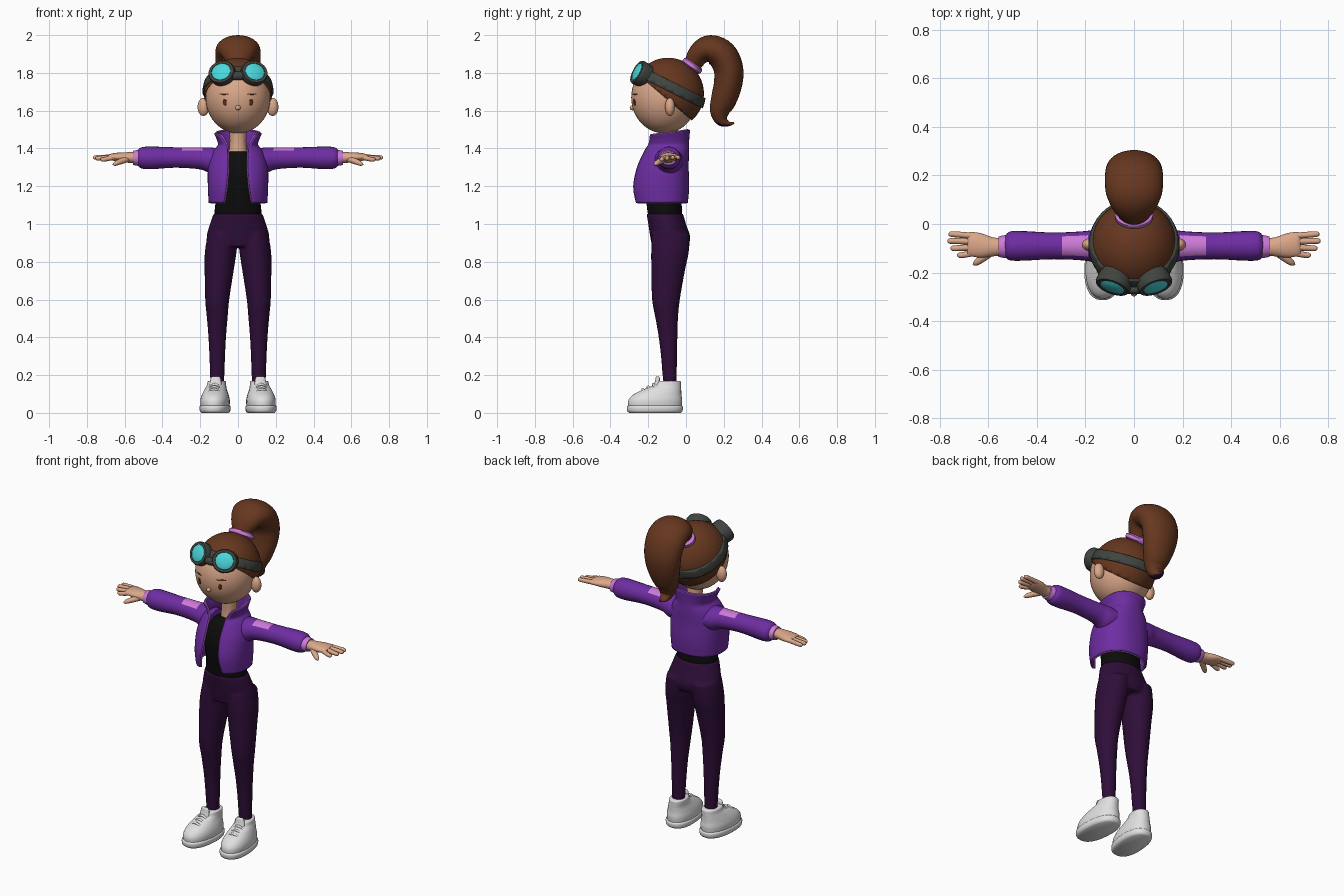
import bpy, bmesh, math
from mathutils import Vector, Matrix

if bpy.data.objects.get("Cube"):
    bpy.data.objects.remove(bpy.data.objects["Cube"])

X, Y, Z = Vector((1, 0, 0)), Vector((0, 1, 0)), Vector((0, 0, 1))


def material(name, hexcode):
    srgb = [int(hexcode[i:i + 2], 16) / 255 for i in (0, 2, 4)]
    colour = [c / 12.92 if c < .04 else ((c + .055) / 1.055) ** 2.4 for c in srgb] + [1]
    mat = bpy.data.materials.new(name)
    mat.use_nodes = True
    mat.diffuse_color = colour
    mat.node_tree.nodes["Principled BSDF"].inputs["Base Color"].default_value = colour
    return mat


purple = material("jacket purple", "6E2DA2")
pink = material("trim pink", "CD7AD8")
plum = material("trousers plum", "2F0E39")
black = material("top black", "0C0C0D")
skin = material("skin", "DCA88A")
brown = material("hair brown", "66371F")
grey = material("goggle grey", "40443F")
teal = material("lens teal", "4BD7DC")
white = material("shoe white", "E0E0E0")
dark = material("eye brown", "5F2D19")


def finish(name, bm, mats, rule=None, mirror=False, thickness=0):
    """Turn a bmesh into a smooth object with its materials and modifiers."""
    bmesh.ops.recalc_face_normals(bm, faces=bm.faces)
    bm.normal_update()
    if rule:
        for f in bm.faces:
            f.material_index = int(rule(f.calc_center_median(), f.normal))
    me = bpy.data.meshes.new(name)
    bm.to_mesh(me)
    bm.free()
    for m in mats:
        me.materials.append(m)
    me.shade_smooth()
    me.set_sharp_from_angle(angle=math.radians(45))
    ob = bpy.data.objects.new(name, me)
    bpy.context.scene.collection.objects.link(ob)
    if thickness:
        mod = ob.modifiers.new("thickness", "SOLIDIFY")
        mod.thickness, mod.offset = thickness, -1
    if mirror:
        ob.modifiers.new("mirror", "MIRROR").use_mirror_merge = False
    return ob


def smooth_rows(rows, steps):
    """Catmull-Rom interpolation of key rows."""
    out, last = [], len(rows) - 1
    for i in range(last):
        a, b, c, d = (rows[min(max(j, 0), last)] for j in (i - 1, i, i + 1, i + 2))
        for k in range(steps):
            t = k / steps
            out.append([q + t / 2 * (r - p + t * (2 * p - 5 * q + 4 * r - s + t * (3 * (q - r) + s - p)))
                        for p, q, r, s in zip(a, b, c, d)])
    return out + [list(rows[-1])]


def signed_power(value, p):
    return math.copysign(abs(value) ** p, value)


def add_loft(bm, rows, u=X, v=None, steps=5, sides=24, power=1):
    """Skin elliptical rings (x, y, z, radius u, radius v); v follows the path if not given."""
    rows = smooth_rows(rows, steps)
    centres = [Vector(r[:3]) for r in rows]
    rings = []
    for i, (c, r) in enumerate(zip(centres, rows)):
        w = v or (centres[min(i + 1, len(rows) - 1)] - centres[max(i - 1, 0)]).cross(u).normalized()
        ring = []
        for k in range(sides):
            a = math.tau * k / sides
            ring.append(bm.verts.new(c + u * max(r[3], .001) * signed_power(math.cos(a), power)
                                     + w * max(r[4], .001) * signed_power(math.sin(a), power)))
        rings.append(ring)
    for lo, hi in zip(rings, rings[1:]):
        for k in range(sides):
            j = (k + 1) % sides
            bm.faces.new((lo[k], lo[j], hi[j], hi[k]))
    bm.faces.new(rings[0])
    bm.faces.new(rings[-1])


def loft(name, rows, mats, rule=None, mirror=False, turn=None, **options):
    bm = bmesh.new()
    add_loft(bm, rows, **options)
    if turn:
        bmesh.ops.transform(bm, matrix=turn, verts=bm.verts)
    return finish(name, bm, mats, rule, mirror)


def ellipsoid(name, centre, radii, mats, cuts=(), mirror=False, thickness=0):
    """Scaled sphere, keeping only the positive side of each cutting plane."""
    bm = bmesh.new()
    bmesh.ops.create_uvsphere(bm, u_segments=40, v_segments=24, radius=1)
    bmesh.ops.transform(bm, verts=bm.verts, matrix=Matrix.Translation(centre) @ Matrix.Diagonal((*radii, 1)))
    for co, no in cuts:
        bmesh.ops.bisect_plane(bm, geom=bm.verts[:] + bm.edges[:] + bm.faces[:],
                               plane_co=co, plane_no=no, clear_inner=True)
    return finish(name, bm, mats, None, mirror, thickness)


def button(name, centre, normal, profile, mat, mirror=True):
    """Round or oval part stacked along a normal: (height, half width, half height)."""
    n = Vector(normal).normalized()
    u = Z.cross(n).normalized()
    rows = [(*(Vector(centre) + n * h), a, b) for h, a, b in profile]
    return loft(name, rows, [mat], mirror=mirror, u=u, v=n.cross(u), steps=1, sides=32)


# Head, ears and nose
head_centre, head_radii = Vector((0, -.115, 1.67)), Vector((.172, .175, .19))
ellipsoid("head", head_centre, head_radii, [skin])
ellipsoid("ears", (.183, -.085, 1.62), (.031, .026, .048), [skin], mirror=True)
ellipsoid("nose", (0, -.284, 1.615), (.014, .014, .013), [skin])
loft("neck", [(0, -.09, 1.34, .055, .045), (0, -.085, 1.42, .044, .044), (0, -.09, 1.52, .046, .046)], [skin])


# Painted face details follow the head surface
def face_mark(name, x, z, half_w, half_h, mat):
    px, pz = x / head_radii.x, (z - head_centre.z) / head_radii.z
    p = Vector((px, -math.sqrt(1 - px * px - pz * pz), pz))
    surface = head_centre + p * head_radii
    normal = Vector([a / b for a, b in zip(p, head_radii)])
    button(name, surface, normal, [(-.004, half_w, half_h), (.002, half_w, half_h), (.003, half_w * .7, half_h * .7)], mat)


face_mark("eyes", .07, 1.645, .011, .018, dark)
face_mark("eyebrows", .075, 1.688, .027, .004, brown)

# Hair cap and goggle strap, cut from nested shells
hair_centre, hair_radii = (0, -.095, 1.69), Vector((.18, .19, .19))
ellipsoid("hair_cap", hair_centre, hair_radii, [brown], [((0, 0, 1.575), (0, .85, 1))], thickness=.02)
ellipsoid("goggle_strap", hair_centre, hair_radii * 1.05, [grey],
          [((0, 0, 1.657), (0, .5, 1)), ((0, 0, 1.718), (0, -.5, -1))], thickness=.02)

# Ponytail and its tie
loft("ponytail", [
    (0, .03, 1.835, .05, .045), (0, .07, 1.9, .09, .06), (0, .125, 1.925, .115, .075),
    (0, .19, 1.895, .12, .08), (0, .225, 1.82, .115, .078), (0, .222, 1.74, .105, .075),
    (0, .2, 1.66, .085, .068), (0, .18, 1.6, .062, .054), (0, .19, 1.55, .038, .035),
    (0, .225, 1.53, .022, .013), (0, .255, 1.535, .006, .005)],
    [brown, plum], rule=lambda c, n: c.z < 1.55 and n.z < -.6, sides=32)
button("hair_tie", (0, .035, 1.84), (0, .58, .82),
       [(-.02, .065, .05), (-.012, .078, .058), (.006, .078, .058), (.014, .065, .05)], pink, mirror=False)

# Goggles
lens_centre, lens_normal = Vector((.088, -.256, 1.804)), Vector((.3, -.85, .43)).normalized()
button("goggle_frames", lens_centre, lens_normal,
       [(-.07, .064, .06), (-.03, .072, .066), (-.006, .074, .068), (.006, .069, .063), (.006, .054, .05), (-.004, .052, .048)], grey)
button("goggle_lenses", lens_centre, lens_normal,
       [(-.006, .054, .05), (.006, .052, .048), (.012, .038, .035), (.015, .015, .014)], teal)
loft("goggle_bridge", [(-.05, -.26, 1.785, .022, .022), (0, -.272, 1.785, .017, .022), (.05, -.26, 1.785, .022, .022)],
     [grey], u=Y, v=Z)

# Fitted top
loft("top", [(0, -.11, 1, .115, .08), (0, -.112, 1.06, .124, .091), (0, -.116, 1.11, .12, .093),
             (0, -.125, 1.25, .12, .1), (0, -.108, 1.34, .1, .088), (0, -.095, 1.385, .055, .06)],
     [black], v=Y, sides=32)

# Trousers: pelvis and two legs fused into one skin
bm = bmesh.new()
add_loft(bm, [(0, -.112, 1.055, .13, .097), (0, -.1, 1, .149, .1), (0, -.083, .93, .167, .106),
              (0, -.085, .88, .155, .095)], v=Y, sides=32)
leg = [(.08, -.08, .95, .08, .102), (.092, -.085, .85, .084, .1), (.1, -.095, .75, .077, .089),
       (.11, -.106, .6, .064, .074), (.11, -.102, .5, .055, .06), (.11, -.095, .4, .047, .05),
       (.11, -.09, .3, .042, .043), (.11, -.085, .16, .037, .036)]
for side in (-1, 1):
    add_loft(bm, [(side * r[0], *r[1:]) for r in leg], v=Y)
trousers = finish("trousers", bm, [plum])
remesh = trousers.modifiers.new("fuse", "REMESH")
remesh.mode, remesh.voxel_size, remesh.use_smooth_shade = "VOXEL", .009, True
relax = trousers.modifiers.new("relax", "SMOOTH")
relax.factor, relax.iterations = .5, 4

# Jacket body, open at the front: (centre y, z, half width, half depth, half opening, tilt)
jacket_rows = smooth_rows([
    (-.134, 1.112, .143, .132, .072, 0), (-.135, 1.2, .148, .14, .058, 0), (-.125, 1.3, .146, .127, .05, 0),
    (-.108, 1.375, .125, .112, .052, 0), (-.102, 1.415, .095, .106, .055, .005),
    (-.102, 1.45, .101, .108, .07, .01), (-.105, 1.482, .115, .115, .09, .016)], 5)
bm, grid, power, columns = bmesh.new(), [], .85, 48
for cy, z, rx, ry, gap, tilt in jacket_rows:
    start = math.asin((gap / rx) ** (1 / power))
    angles = [start + (math.tau - 2 * start) * k / columns for k in range(columns + 1)]
    grid.append([bm.verts.new((rx * signed_power(math.sin(a), power), cy - ry * signed_power(math.cos(a), power),
                               z - tilt * math.cos(a))) for a in angles])
for lo, hi in zip(grid, grid[1:]):
    for k in range(columns):
        bm.faces.new((lo[k], lo[k + 1], hi[k + 1], hi[k]))
border = grid[0] + [r[-1] for r in grid[1:]] + grid[-1][-2::-1] + [r[0] for r in grid[-2:0:-1]]
border = [v.co.copy() for v in border]
finish("jacket_body", bm, [purple], thickness=.012)

# Piping along the jacket border
curve = bpy.data.curves.new("jacket_piping", "CURVE")
curve.dimensions, curve.bevel_depth, curve.bevel_resolution = "3D", .0045, 2
spline = curve.splines.new("POLY")
spline.points.add(len(border) - 1)
spline.use_cyclic_u = True
for point, co in zip(spline.points, border):
    point.co = (*co, 1)
curve.materials.append(pink)
bpy.context.scene.collection.objects.link(bpy.data.objects.new("jacket_piping", curve))

# Sleeves with shoulder patches, and cuffs
loft("sleeves", [(.08, -.095, 1.335, .085, .06), (.14, -.092, 1.335, .075, .07), (.2, -.09, 1.347, .061, .058),
                 (.33, -.09, 1.352, .055, .054), (.46, -.09, 1.35, .061, .06), (.51, -.09, 1.35, .059, .056),
                 (.53, -.092, 1.35, .044, .042)],
     [purple, pink], rule=lambda c, n: .19 < c.x < .3 and n.z > .8, mirror=True, u=Y, v=Z, steps=8)
loft("cuffs", [(.5, -.093, 1.35, .044, .042), (.53, -.093, 1.35, .047, .042), (.557, -.093, 1.35, .042, .037)],
     [pink], mirror=True, u=Y, v=Z)

# Hands: palm, four fingers and a thumb
loft("palms", [(.53, -.094, 1.35, .034, .03), (.58, -.094, 1.352, .039, .028), (.63, -.088, 1.354, .05, .024),
               (.67, -.083, 1.355, .05, .018), (.685, -.083, 1.355, .044, .01)], [skin], mirror=True, u=Y, v=Z)
for name, base_y, tip_x, tip_y, tip_z in (("index", -.118, .728, -.128, 1.342), ("middle", -.095, .755, -.1, 1.348),
                                          ("ring", -.072, .768, -.07, 1.352), ("little", -.05, .763, -.042, 1.352)):
    loft(name + "_fingers", [(.65, base_y, 1.355, .013, .014), (tip_x - .02, tip_y, tip_z, .012, .012),
                             (tip_x - .004, tip_y, tip_z, .008, .008), (tip_x, tip_y, tip_z, .002, .002)],
         [skin], mirror=True, u=Y, v=Z, sides=12)
loft("thumbs", [(.585, -.112, 1.345, .018, .018), (.625, -.142, 1.33, .016, .016), (.65, -.16, 1.32, .012, .012),
                (.662, -.168, 1.315, .003, .003)], [skin], mirror=True, u=Z, sides=12)

# Shoes, toes turned slightly outwards
pivot = Vector((.115, -.09, 0))
turn = Matrix.Translation(pivot) @ Matrix.Rotation(math.radians(5), 4, "Z") @ Matrix.Translation(-pivot)
shoe = dict(mats=[white], mirror=True, turn=turn)
loft("shoe_soles", [(.115, -.165, 0, .07, .137), (.115, -.165, .01, .079, .147), (.115, -.165, .032, .081, .149),
                    (.115, -.165, .04, .074, .14)], v=Y, power=.85, steps=3, sides=32, **shoe)
loft("shoe_uppers", [(.115, -.165, .03, .075, .142), (.115, -.163, .065, .077, .143), (.115, -.153, .095, .07, .129),
                     (.115, -.125, .125, .058, .1), (.113, -.1, .145, .051, .075), (.112, -.092, .165, .048, .066),
                     (.112, -.09, .17, .04, .055)], v=Y, power=.9, sides=32, **shoe)
loft("shoe_tongues", [(.114, -.165, .12, .032, .014), (.113, -.152, .165, .03, .013), (.113, -.15, .188, .024, .01),
                      (.113, -.15, .193, .012, .004)], v=Y, **shoe)
for i in range(3):
    y, z, w = -.225 + i * .028, .121 + i * .013, .04 - i * .003
    loft("shoe_laces", [(.115 - w, y, z - .012, .007, .006), (.115, y - .004, z + .004, .008, .007),
                        (.115 + w, y, z - .012, .007, .006)], u=Y, v=Z, sides=10, **shoe)
